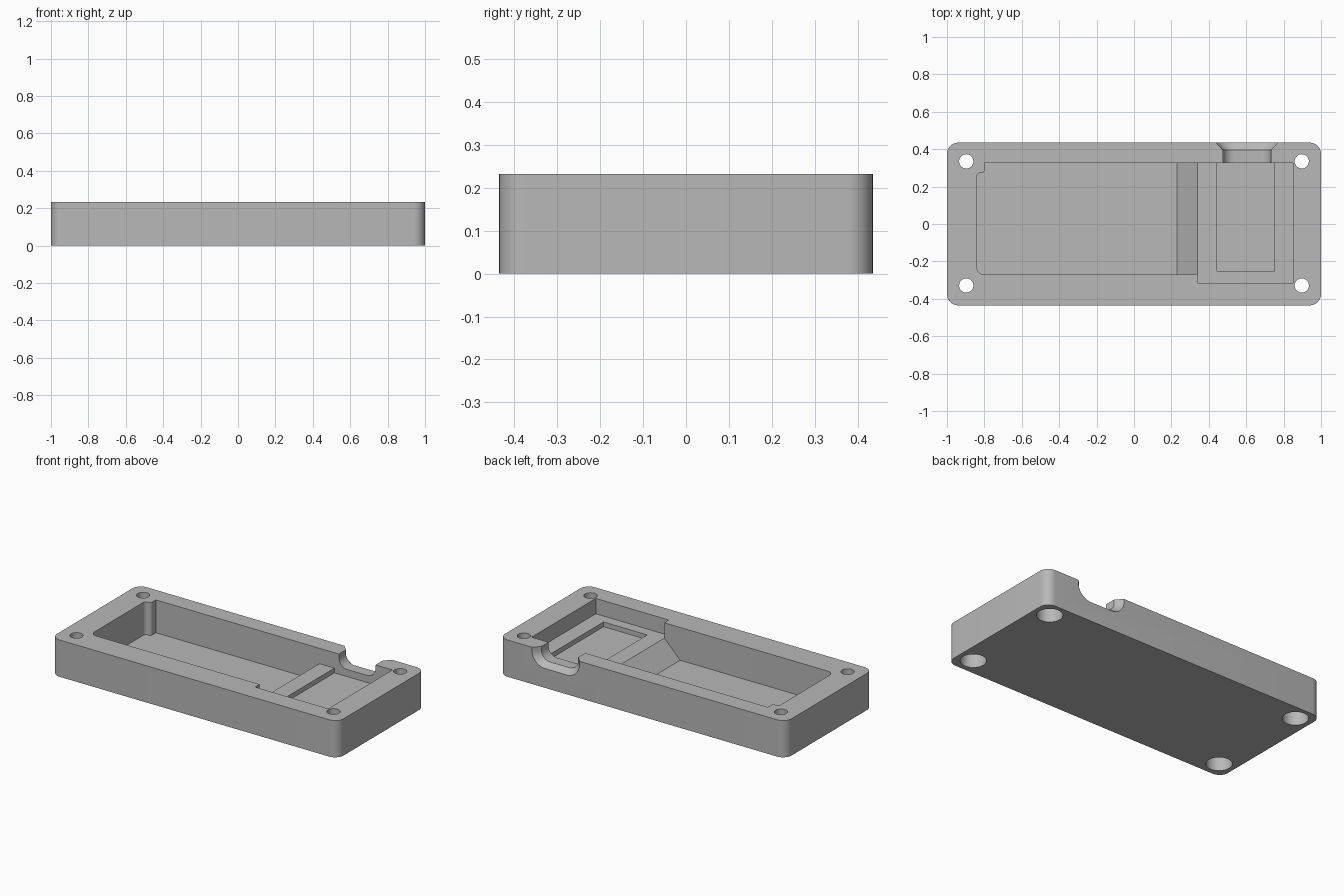
import bpy, bmesh, math
from mathutils import Vector

cube = bpy.data.objects.get("Cube")
if cube:
    bpy.data.objects.remove(cube, do_unlink=True)

HEIGHT = 0.232
ABOVE = 0.3
FLOOR, TRAY, RECESS = 0.025, 0.135, 0.105

gray = bpy.data.materials.new("plain gray")
gray.use_nodes = True
gray.diffuse_color = (0.48, 0.48, 0.48, 1)
gray.node_tree.nodes["Principled BSDF"].inputs["Base Color"].default_value = gray.diffuse_color


def loft(name, rings):
    """Closed solid through matching rings of points."""
    bm = bmesh.new()
    loops = [[bm.verts.new(p) for p in ring] for ring in rings]
    count = len(loops[0])
    for low, high in zip(loops, loops[1:]):
        for i in range(count):
            j = (i + 1) % count
            bm.faces.new((low[i], low[j], high[j], high[i]))
    bm.faces.new(loops[0])
    bm.faces.new(loops[-1])
    bmesh.ops.recalc_face_normals(bm, faces=bm.faces)
    mesh = bpy.data.meshes.new(name)
    bm.to_mesh(mesh)
    bm.free()
    obj = bpy.data.objects.new(name, mesh)
    bpy.context.collection.objects.link(obj)
    obj.data.materials.append(gray)
    return obj


def rounded(corners, steps=10):
    """Outline from (x, y, radius) corners, each rounded by its radius."""
    out = []
    for i, (x, y, r) in enumerate(corners):
        p = Vector((x, y))
        if r == 0:
            out.append(p)
            continue
        a = (Vector(corners[i - 1][:2]) - p).normalized() * r
        b = (Vector(corners[(i + 1) % len(corners)][:2]) - p).normalized() * r
        for k in range(steps + 1):
            t = math.pi / 2 * k / steps
            out.append(p + a * (1 - math.sin(t)) + b * (1 - math.cos(t)))
    return out


def prism(name, outline, z0, z1):
    return loft(name, [[(p[0], p[1], z) for p in outline] for z in (z0, z1)])


def rect(x0, x1, y0, y1, r=0):
    return rounded([(x0, y0, r), (x1, y0, r), (x1, y1, r), (x0, y1, r)])


def circle(x, y, r, sides=48):
    return [(x + r * math.cos(math.tau * i / sides),
             y + r * math.sin(math.tau * i / sides)) for i in range(sides)]


def notch_ring(y, half, bottom, r):
    """Round-bottomed notch section at depth y."""
    mid = 0.604
    outline = rounded([(mid - half, ABOVE, 0), (mid - half, bottom, r),
                       (mid + half, bottom, r), (mid + half, ABOVE, 0)])
    return [(p[0], y, p[1]) for p in outline]


# Body block with rounded corners
body = prism("case_base", rect(-1, 1, -0.435, 0.435, 0.06), 0, HEIGHT)

# Deep compartment, stepped around one screw post
front, back = -0.27, 0.325
deep = rounded([(-0.84, front, 0.04), (0.23, front, 0), (0.23, back, 0),
                (-0.8, back, 0), (-0.8, 0.275, 0.012), (-0.84, 0.275, 0.02)])
cutters = [prism("deep_pocket", deep, FLOOR, ABOVE)]

# Ramp from the deep compartment up to the tray
ramp = [(0, FLOOR), (0.23, FLOOR), (0.34, TRAY), (0.4, TRAY), (0.4, ABOVE), (0, ABOVE)]
cutters.append(loft("ramp", [[(x, y, z) for x, z in ramp] for y in (front, back)]))

# Shallow tray and its recess
cutters.append(prism("tray", rect(0.34, 0.85, -0.315, back), TRAY, ABOVE))
cutters.append(prism("tray_recess", rect(0.445, 0.75, -0.25, back), RECESS, ABOVE))

# Cable notch through the back wall, flared outwards
cutters.append(loft("cable_notch", [
    notch_ring(0.30, 0.128, 0.15, 0.06),
    notch_ring(0.395, 0.128, 0.15, 0.06),
    notch_ring(0.435, 0.166, 0.122, 0.09),
    notch_ring(0.46, 0.166, 0.122, 0.09)]))

# Screw holes, counterbored from below
for x in (-0.897, 0.897):
    for y in (-0.329, 0.335):
        cutters.append(prism("screw_hole", circle(x, y, 0.038), -0.1, ABOVE))
        cutters.append(prism("counterbore", circle(x, y, 0.074), -0.1, 0.105))

# Carve the body
for cutter in cutters:
    mod = body.modifiers.new(cutter.name, 'BOOLEAN')
    mod.operation = 'DIFFERENCE'
    mod.solver = 'EXACT'
    mod.object = cutter
carved = bpy.data.meshes.new_from_object(
    body.evaluated_get(bpy.context.evaluated_depsgraph_get()))
body.modifiers.clear()
body.data = carved
for cutter in cutters:
    bpy.data.objects.remove(cutter, do_unlink=True)

# Smooth curved walls, keep edges sharp
bpy.ops.object.select_all(action='DESELECT')
body.select_set(True)
bpy.context.view_layer.objects.active = body
bpy.ops.object.shade_smooth_by_angle(angle=math.radians(25))
